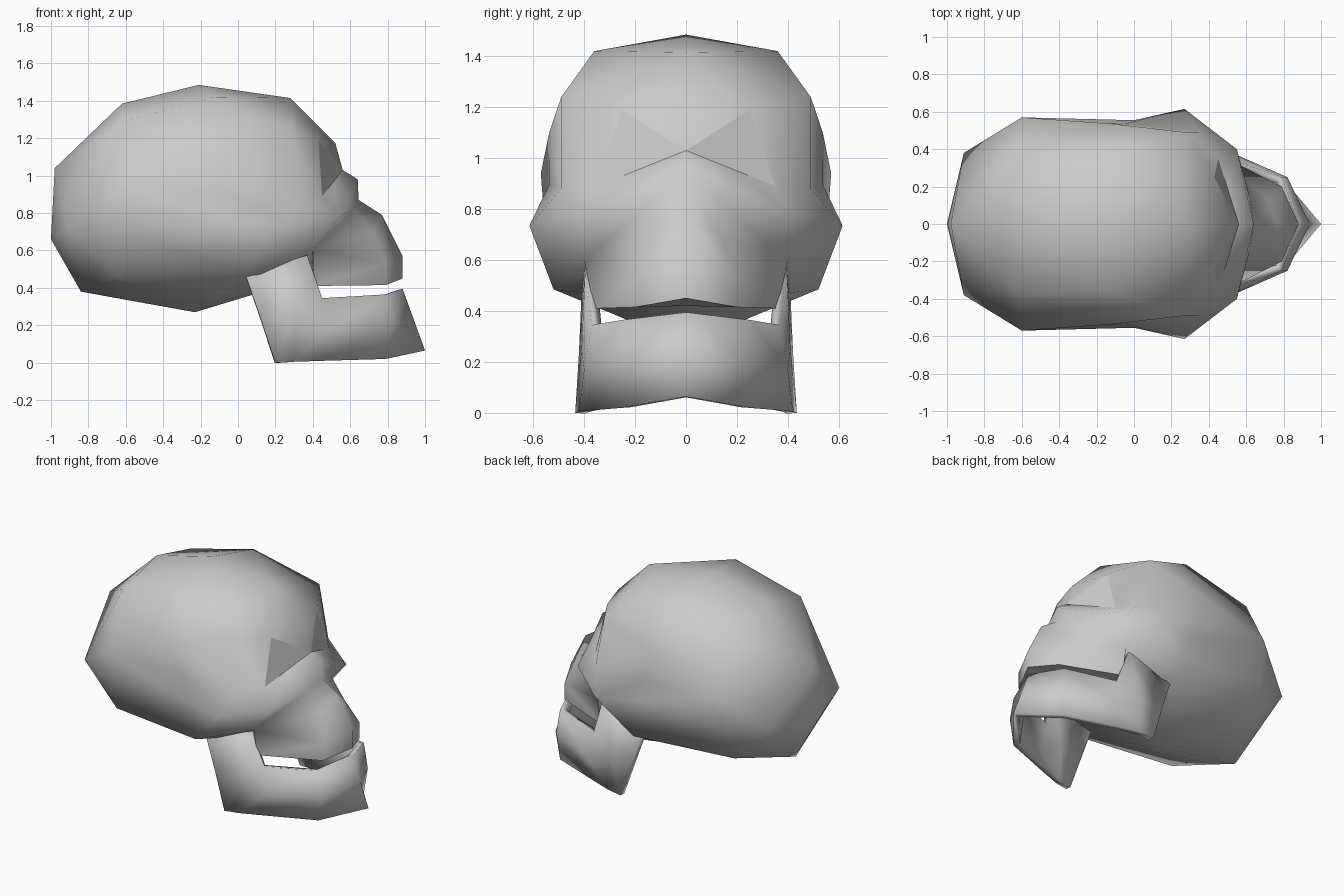
import bpy
import bmesh

cube = bpy.data.objects.get("Cube")
if cube:
    bpy.data.objects.remove(cube)

bone = bpy.data.materials.new("bone_grey")
bone.use_nodes = True
colour = (0.6, 0.6, 0.6, 1)
bone.diffuse_color = colour
bone.node_tree.nodes["Principled BSDF"].inputs["Base Color"].default_value = colour


def grid(rows):
    """Faces between neighbouring rows of points."""
    return [(a[i], a[i + 1], b[i + 1], b[i])
            for a, b in zip(rows, rows[1:]) for i in range(len(a) - 1)]


def build(name, faces, flat=(), thickness=0):
    """Mirror faces across y = 0, sharing equal points, and shade them."""
    bm = bmesh.new()
    shared = {}

    def vert(p, side):
        key = (p[0], p[1] * side + 0.0, p[2])
        if key not in shared:
            shared[key] = bm.verts.new(key)
        return shared[key]

    flat_faces = []
    for points in list(faces) + list(flat):
        for side in (1, -1):
            corners = list(dict.fromkeys(vert(p, side) for p in points))
            if len(corners) > 2 and not bm.faces.get(corners):
                face = bm.faces.new(corners)
                if points in flat:
                    flat_faces.append(face)
    bmesh.ops.recalc_face_normals(bm, faces=bm.faces[:])
    bm.edges.index_update()
    sharp = {e.index for f in flat_faces for e in f.edges}
    mesh = bpy.data.meshes.new(name)
    bm.to_mesh(mesh)
    bm.free()
    mesh.materials.append(bone)
    obj = bpy.data.objects.new(name, mesh)
    bpy.context.collection.objects.link(obj)
    bpy.ops.object.select_all(action='DESELECT')
    obj.select_set(True)
    bpy.context.view_layer.objects.active = obj
    bpy.ops.object.shade_smooth_by_angle(angle=1.4)
    for e in mesh.edges:
        if e.index in sharp:
            e.use_edge_sharp = True
    if thickness:
        wall = obj.modifiers.new("wall", 'SOLIDIFY')
        wall.thickness = thickness
        wall.offset = -1
        wall.use_even_offset = True
    return obj


# Shared landmarks
brow_top, brow_side = (.52, 0, 1.175), (.43, .25, 1.19)
bridge, socket_mid, socket_out = (.56, 0, 1.03), (.505, .175, .96), (.45, .35, .89)
cheek, throat = (.55, .4, .79), (.39, 0, .42)
muzzle_back, muzzle_low = (.4, .4, .6), (.4, .36, .41)
back_side, back_low = (-.91, .38, .73), (-.84, 0, .38)
forehead, ear_base = (.28, 0, 1.415), (.04, .52, .485)
rear_side = (-.6, .57, .94)

# Braincase: half rings from crown to underside, back to front
braincase = grid([
    [(-1, 0, .66)] * 7,
    [(-.98, 0, 1.04)] + [back_side] * 4 + [back_low] * 2,
    [(-.62, 0, 1.385), (-.62, .37, 1.29), rear_side, rear_side, (-.63, .51, .7),
     (-.65, .4, .47), (-.62, 0, .34)],
    [(-.21, 0, 1.485), (-.13, .36, 1.42), (-.13, .537, 1.1), (-.05, .535, .9),
     (0, .555, .75), ear_base, (-.23, 0, .27)],
    [forehead, forehead, (.28, .49, 1.24), (.35, .49, .88),
     (.27, .615, .735), ear_base, (.2, 0, .4)],
    [brow_top, brow_side, socket_out, socket_out, cheek, muzzle_back, throat],
])

# Face: rows from nose bridge down to palate, centre to side
face = grid([
    [bridge, socket_mid, socket_out],
    [(.64, 0, .98), (.6, .17, .89), cheek],
    [(.645, 0, .87), (.62, .14, .82), cheek],
    [(.77, 0, .79), (.72, .13, .7), muzzle_back],
    [(.88, 0, .57), (.79, .2, .53), muzzle_back],
    [(.88, 0, .45), (.79, .2, .415), muzzle_low],
    [throat] * 3,
])
rims = [(brow_top, brow_side, bridge), (muzzle_back, throat, muzzle_low)]
eye_socket = (brow_side, bridge, socket_mid, socket_out)
build("skull", braincase + face + rims, flat=[eye_socket])

# Jaw: columns from chin round to the rising back branch
jaw = grid([
    [(.88, 0, .395), (.94, 0, .23), (1, 0, .065)],
    [(.79, .25, .365), (.82, .25, .2), (.79, .25, .02)],
    [(.45, .37, .345), (.48, .4, .17), (.45, .37, .01)],
    [(.37, .395, .575), (.3, .41, .25), (.3, .42, .005)],
    [(.04, .41, .47), (.12, .42, .24), (.2, .435, 0)],
])
build("jaw", jaw, thickness=.04)
